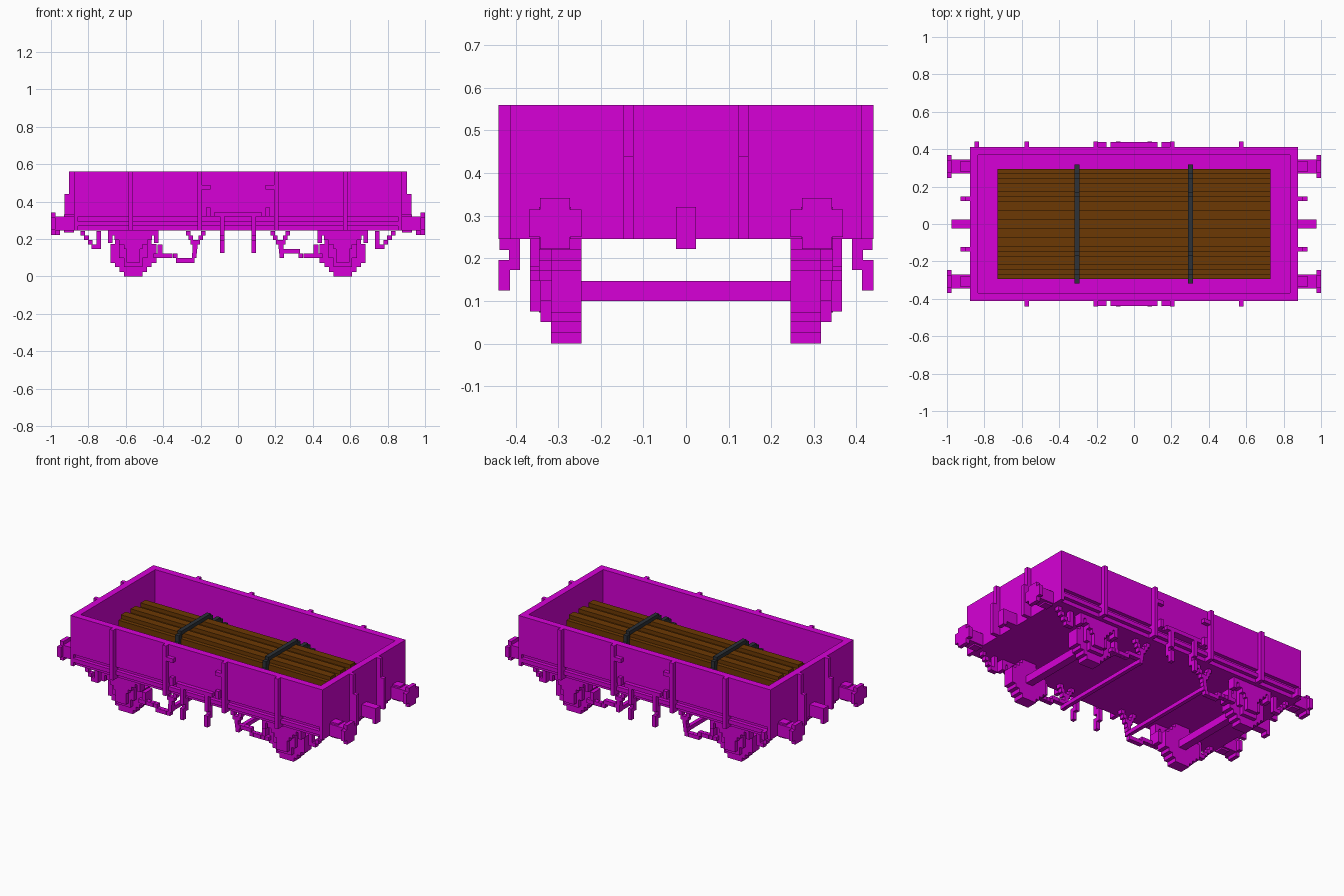
import bpy
import bmesh
from mathutils import Matrix

old = bpy.data.objects.get("Cube")
if old:
    bpy.data.objects.remove(old, do_unlink=True)


def material(name, color):
    m = bpy.data.materials.new(name)
    m.use_nodes = True
    rgba = (*color, 1)
    m.diffuse_color = rgba
    m.node_tree.nodes["Principled BSDF"].inputs["Base Color"].default_value = rgba
    return m


magenta = material("magenta paint", (0.68, 0.0, 0.68))
brown = material("brown timber", (0.15, 0.04, 0.001))
dark = material("dark strap", (0.026, 0.032, 0.04))
SIDES = (-1, 1)
U = 0.0244  # block size


def build(name, boxes, mat):
    """Make one object from (x0, x1, y0, y1, z0, z1) boxes."""
    bm = bmesh.new()
    for b in boxes:
        lo, hi = b[0::2], b[1::2]
        size = [abs(h - l) for l, h in zip(lo, hi)]
        mid = [(h + l) / 2 for l, h in zip(lo, hi)]
        bmesh.ops.create_cube(bm, size=1, matrix=Matrix.Translation(mid) @ Matrix.Diagonal((*size, 1)))
    mesh = bpy.data.meshes.new(name)
    bm.to_mesh(mesh)
    bm.free()
    mesh.materials.append(mat)
    ob = bpy.data.objects.new(name, mesh)
    bpy.context.scene.collection.objects.link(ob)
    return ob


def flip(boxes, sx, sy):
    return [(a * sx, b * sx, c * sy, d * sy, e, f) for a, b, c, d, e, f in boxes]


def both_ends(boxes):
    return [b for s in SIDES for b in flip(boxes, s, 1)]


def both_sides(boxes):
    return [b for s in SIDES for b in flip(boxes, 1, s)]


def four(boxes):
    return both_ends(both_sides(boxes))


def path(points, y0, y1):
    """Stepped bar through (x, z) points, built from small blocks."""
    out = []
    for (xa, za), (xb, zb) in zip(points, points[1:]):
        n = max(1, round(max(abs(xb - xa), abs(zb - za)) / U))
        for i in range(n + 1):
            x = xa + (xb - xa) * i / n
            z = round((za + (zb - za) * i / n) / U) * U
            out.append((x - U / 2, x + U / 2, y0, y1, z, z + U))
    return out


# Open body: floor, walls and sole rails
L, W, TOP, BASE = 0.877, 0.413, 0.56, 0.245
build("floor", [(-0.856, 0.856, -0.39, 0.39, BASE, 0.27)], magenta)
for s, side in zip(SIDES, ("right", "left")):
    build(side + "_end_wall", flip([(0.835, L, -W, W, 0.32, TOP), (0.856, L, -W, W, BASE, 0.32),
                                    (0.835, 0.856, -0.39, 0.39, BASE, 0.32)], s, 1), magenta)
for s, side in zip(SIDES, ("front", "back")):
    build(side + "_wall", flip([(-0.835, 0.835, 0.37, W, 0.32, TOP),
                                (-0.856, 0.856, 0.37, 0.39, BASE, 0.32),
                                (-0.856, 0.856, 0.39, W, 0.27, 0.295)], 1, s), magenta)

# Stanchions on the sides and ends
posts = []
for x in (0.205, 0.573):
    posts += four([(x - 0.012, x + 0.012, 0.39, 0.44, BASE, TOP)])
build("side_posts", posts, magenta)
build("end_posts", four([(L, 0.904, 0.123, 0.147, BASE, TOP),
                         (0.904, 0.928, 0.123, 0.147, BASE, 0.44)]), magenta)

# Door latches, hinge plate and hanging steps
build("door_latches", four([(0.147, 0.2, W, 0.438, 0.465, 0.49),
                            (0.147, 0.17, W, 0.438, 0.32, 0.37)]), magenta)
build("door_plates", four([(0, 0.125, W, 0.438, 0.32, 0.345)]), magenta)
build("step_hangers", four([(0.073, 0.097, W, 0.438, 0.22, 0.33),
                            (0.073, 0.097, 0.39, 0.416, 0.172, 0.25),
                            (0.073, 0.097, W, 0.44, 0.125, 0.196)]), magenta)
build("lamp_bracket", [(-0.853, -0.83, 0.39, 0.44, BASE, 0.295)], magenta)

# Buffers and coupling hooks
build("buffers", four([(L, 0.98, 0.27, 0.345, 0.245, 0.32),
                       (L, 0.93, 0.282, 0.333, 0.235, 0.33),
                       (0.975, 1.0, 0.245, 0.368, 0.25, 0.315),
                       (0.975, 1.0, 0.272, 0.343, 0.222, 0.342)]), magenta)
build("coupling_hooks", both_ends([(L, 0.951, -0.024, 0.024, 0.245, 0.32),
                                   (0.951, 0.975, -0.024, 0.024, 0.222, 0.32)]), magenta)

# Wheels as stepped discs, with through axles
AX, AZ = 0.56, 0.123
steps = (0.05, 0.073, 0.098, 0.123)
wheel = [(AX - a, AX + a, 0.245, 0.317, AZ - b, AZ + b) for a, b in zip(steps, steps[::-1])]
build("wheels", four(wheel), magenta)
build("axles", both_ends([(AX - 0.024, AX + 0.024, -0.25, 0.25, 0.1, 0.147)]), magenta)

# Axle boxes, guards and stepped leaf springs
springs = [(AX - 0.05, AX + 0.05, 0.317, 0.342, 0.05, BASE),
           (AX - 0.037, AX + 0.037, 0.342, 0.366, 0.075, 0.172),
           (AX - 0.075, AX + 0.075, 0.317, 0.342, 0.1, 0.172)]
for i in range(4):
    half = 0.05 + 0.025 * i
    z = 0.147 + U * i
    springs.append((AX - half, AX + half, 0.317, 0.366, z, z + U))
springs += [(AX + s * 0.112, AX + s * 0.136, 0.317, 0.366, 0.18, BASE) for s in SIDES]
build("springs_and_axle_boxes", four(springs), magenta)

# V hangers, brake levers and cross rods
for name, pts in (("outer_v_hangers", [(0.83, 0.225), (0.77, 0.155), (0.745, 0.155), (0.745, 0.225)]),
                  ("inner_v_hangers", [(0.185, 0.225), (0.23, 0.155), (0.265, 0.225)])):
    build(name, four(path(pts, 0.315, 0.345)), magenta)
for s, side, low in ((-1, "right", 0.075), (1, "left", 0.122)):
    lever = path([(0.225, 0.175), (0.235, 0.1), (0.245, low), (0.32, low), (0.335, 0.1), (0.44, 0.1)],
                 0.315, 0.345)
    build(side + "_brake_levers", both_sides(flip(lever, s, 1)), magenta)
build("brake_shoes", four([(0.405, 0.43, 0.27, 0.342, 0.1, 0.172)]), magenta)
build("cross_rods", both_ends([(0.223, 0.247, -0.345, 0.345, 0.1, 0.125)]), magenta)

# Stacked logs, each with a stepped round section
logs = []
R = 0.049
for row, count in enumerate((6, 5, 3)):
    z = 0.27 + R + row * 0.062
    for i in range(count):
        y = (i - (count - 1) / 2) * 2 * R
        for a, b in ((R, R * 0.5), (R * 0.5, R)):
            logs.append((-0.73, 0.73, y - a, y + a, z - b, z + b))
build("log_stack", logs, brown)

# Straps stepping over the stack
strap = [(-0.012, 0.014, 0, 0.147, 0.49, 0.514), (-0.012, 0.014, 0.14, 0.171, 0.43, 0.495),
         (-0.012, 0.014, 0.147, 0.245, 0.428, 0.453), (-0.012, 0.014, 0.24, 0.27, 0.38, 0.434),
         (-0.012, 0.014, 0.245, 0.318, 0.366, 0.39), (-0.012, 0.014, 0.294, 0.318, 0.27, 0.39)]
for x, side in ((-0.306, "right"), (0.302, "left")):
    ob = build(side + "_strap", both_sides(strap), dark)
    ob.location.x = x
